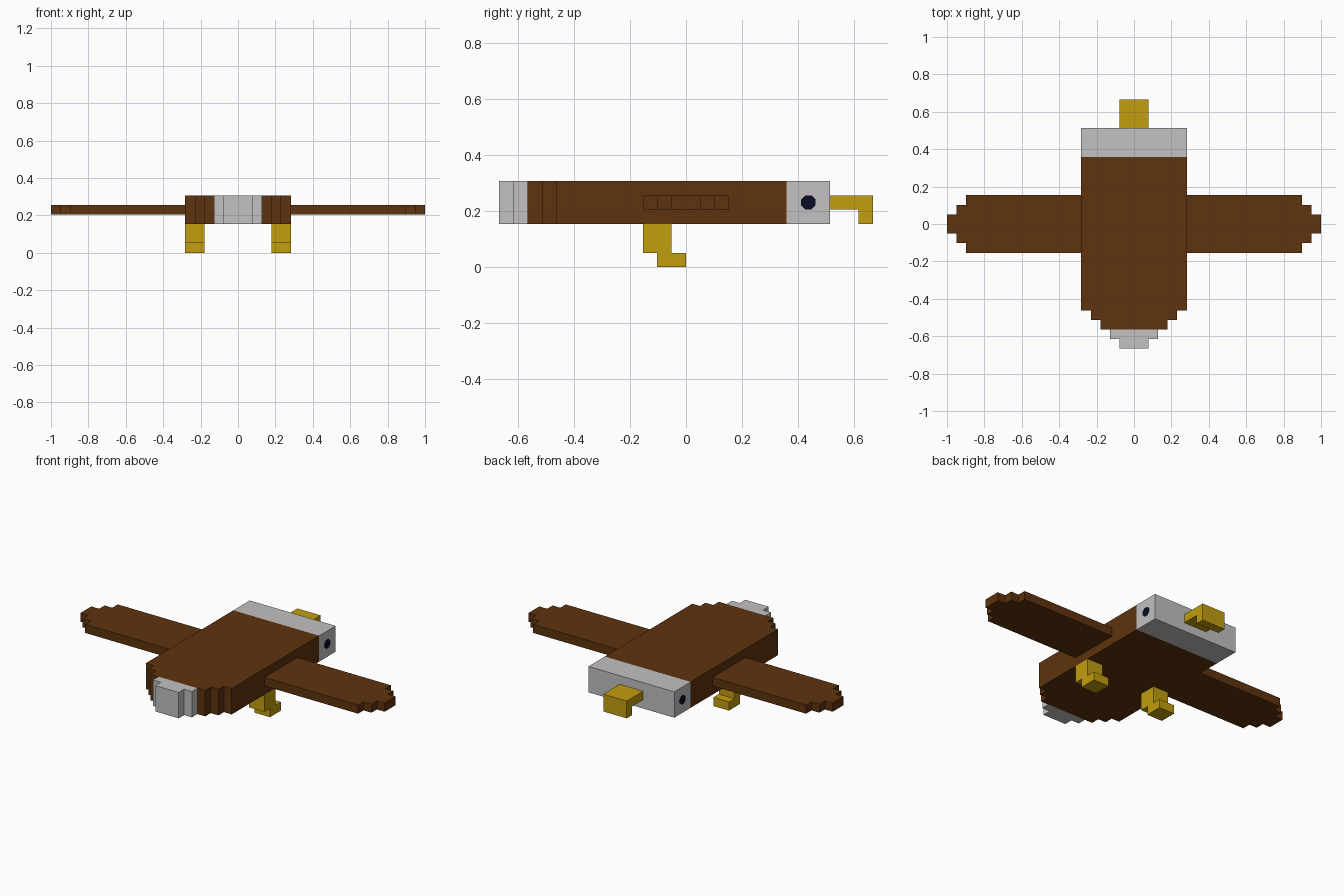
import bpy, bmesh, math

cube = bpy.data.objects.get("Cube")
if cube:
    bpy.data.objects.remove(cube, do_unlink=True)

U = 2 / 39  # one block of the grid the bird is built on


def material(name, rgb):
    m = bpy.data.materials.new(name)
    m.use_nodes = True
    m.diffuse_color = (*rgb, 1)
    bsdf = next(n for n in m.node_tree.nodes if n.type == 'BSDF_PRINCIPLED')
    bsdf.inputs["Base Color"].default_value = (*rgb, 1)
    bsdf.inputs["Roughness"].default_value = 0.9
    return m


BROWN = material("brown feathers", (0.112, 0.033, 0.0044))
WHITE = material("pale grey feathers", (0.54, 0.53, 0.53))
YELLOW = material("golden yellow", (0.54, 0.34, 0.0044))
NAVY = material("dark navy", (0.003, 0.004, 0.017))


def prism(name, profile, axis, lo, hi, mat):
    """Extrude a profile along axis; 'z' takes (x, y) points, 'x' takes (y, z)."""
    place = (lambda a, b, t: (a, b, t)) if axis == 'z' else (lambda a, b, t: (t, a, b))
    bm = bmesh.new()
    face = bm.faces.new([bm.verts.new([c * U for c in place(a, b, lo)]) for a, b in profile])
    ext = bmesh.ops.extrude_face_region(bm, geom=[face])
    moved = [v for v in ext["geom"] if isinstance(v, bmesh.types.BMVert)]
    bmesh.ops.translate(bm, verts=moved, vec=[c * U for c in place(0, 0, hi - lo)])
    bmesh.ops.recalc_face_normals(bm, faces=bm.faces[:])
    me = bpy.data.meshes.new(name)
    bm.to_mesh(me)
    bm.free()
    me.materials.append(mat)
    obj = bpy.data.objects.new(name, me)
    bpy.context.collection.objects.link(obj)
    return obj


def mirrored(half):
    """Complete a half outline (x >= 0) across x = 0."""
    return half + [(-x, y) for x, y in reversed(half)]


# Body with stepped rear, pale tail and head
prism("body", mirrored([(3.5, -11), (3.5, -10), (4.5, -10), (4.5, -9), (5.5, -9), (5.5, 7)]),
      'z', 3, 6, BROWN)
prism("tail", mirrored([(1.5, -13), (1.5, -12), (2.5, -12), (2.5, -11)]), 'z', 3, 6, WHITE)
prism("head", mirrored([(5.5, 7), (5.5, 10)]), 'z', 3, 6, WHITE)

# Hooked beak
prism("beak", [(10, 4), (12, 4), (12, 3), (13, 3), (13, 5), (10, 5)], 'x', -1.5, 1.5, YELLOW)

# Paired parts
wing = [(5.5, -3), (17.5, -3), (17.5, -2), (18.5, -2), (18.5, -1), (19.5, -1),
        (19.5, 1), (18.5, 1), (18.5, 2), (17.5, 2), (17.5, 3), (5.5, 3)]
leg = [(-3, 1), (-2, 1), (-2, 0), (0, 0), (0, 1), (-1, 1), (-1, 3), (-3, 3)]
radius = 0.5 / math.cos(math.pi / 8)
eye = [(8.5 + radius * math.cos((k + 0.5) * math.pi / 4),
        4.5 + radius * math.sin((k + 0.5) * math.pi / 4)) for k in range(8)]
for side, s in (("left", 1), ("right", -1)):
    prism(side + "_wing", [(s * x, y) for x, y in wing], 'z', 4, 5, BROWN)
    prism(side + "_leg", leg, 'x', s * 3.5, s * 5.5, YELLOW)
    prism(side + "_eye", eye, 'x', s * 5.5, s * 5.54, NAVY)
